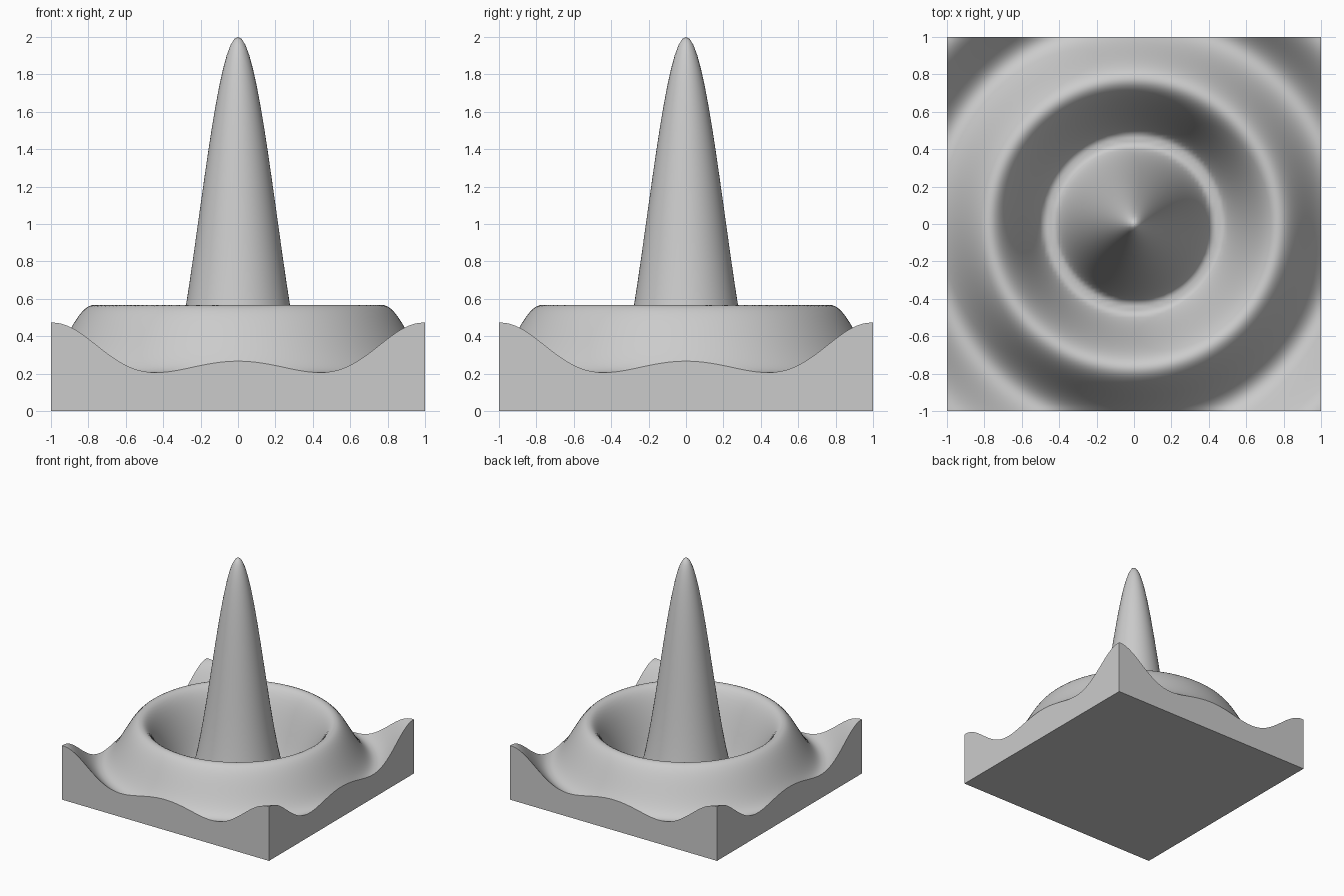
import bpy
import bmesh
from math import sin, hypot

CELLS = 100      # grid cells along each side
PEAK = 2.0       # height of the central spike
SWING = 1.644    # wave amplitude
FREQ = 10.0      # radial wave frequency
FLOOR = 0.014    # lowest height of the surface, seen as a flat ring


def ripple_height(x, y):
    """Height of a damped circular wave, kept above the floor."""
    t = FREQ * hypot(x, y)
    wave = sin(t) / t if t > 1e-6 else 1.0
    return max(PEAK - SWING * (1 - wave), FLOOR)


def make_material(name, colour):
    mat = bpy.data.materials.new(name)
    mat.use_nodes = True
    mat.diffuse_color = colour
    mat.node_tree.nodes["Principled BSDF"].inputs["Base Color"].default_value = colour
    return mat


cube = bpy.data.objects.get("Cube")
if cube:
    bpy.data.objects.remove(cube, do_unlink=True)

# Rippled top surface
bm = bmesh.new()
bmesh.ops.create_grid(bm, x_segments=CELLS, y_segments=CELLS, size=1)
for v in bm.verts:
    v.co.z = ripple_height(v.co.x, v.co.y)
for f in bm.faces:
    f.smooth = True

# Flat side walls, dropped from the rim to the ground
rim = [e for e in bm.edges if e.is_boundary]
walls = bmesh.ops.extrude_edge_only(bm, edges=rim)["geom"]
for v in walls:
    if isinstance(v, bmesh.types.BMVert):
        v.co.z = 0
for f in walls:
    if isinstance(f, bmesh.types.BMFace):
        f.smooth = False
for e in rim:
    e.smooth = False

# Flat underside
base_edges = [e for e in bm.edges if e.is_boundary]
underside = bmesh.ops.contextual_create(bm, geom=base_edges)["faces"]
for f in underside:
    f.smooth = False
bmesh.ops.recalc_face_normals(bm, faces=bm.faces)

mesh = bpy.data.meshes.new("ripple_block")
bm.to_mesh(mesh)
bm.free()
mesh.materials.append(make_material("light grey", (0.6, 0.6, 0.6, 1)))
block = bpy.data.objects.new("ripple_block", mesh)
bpy.context.collection.objects.link(block)
